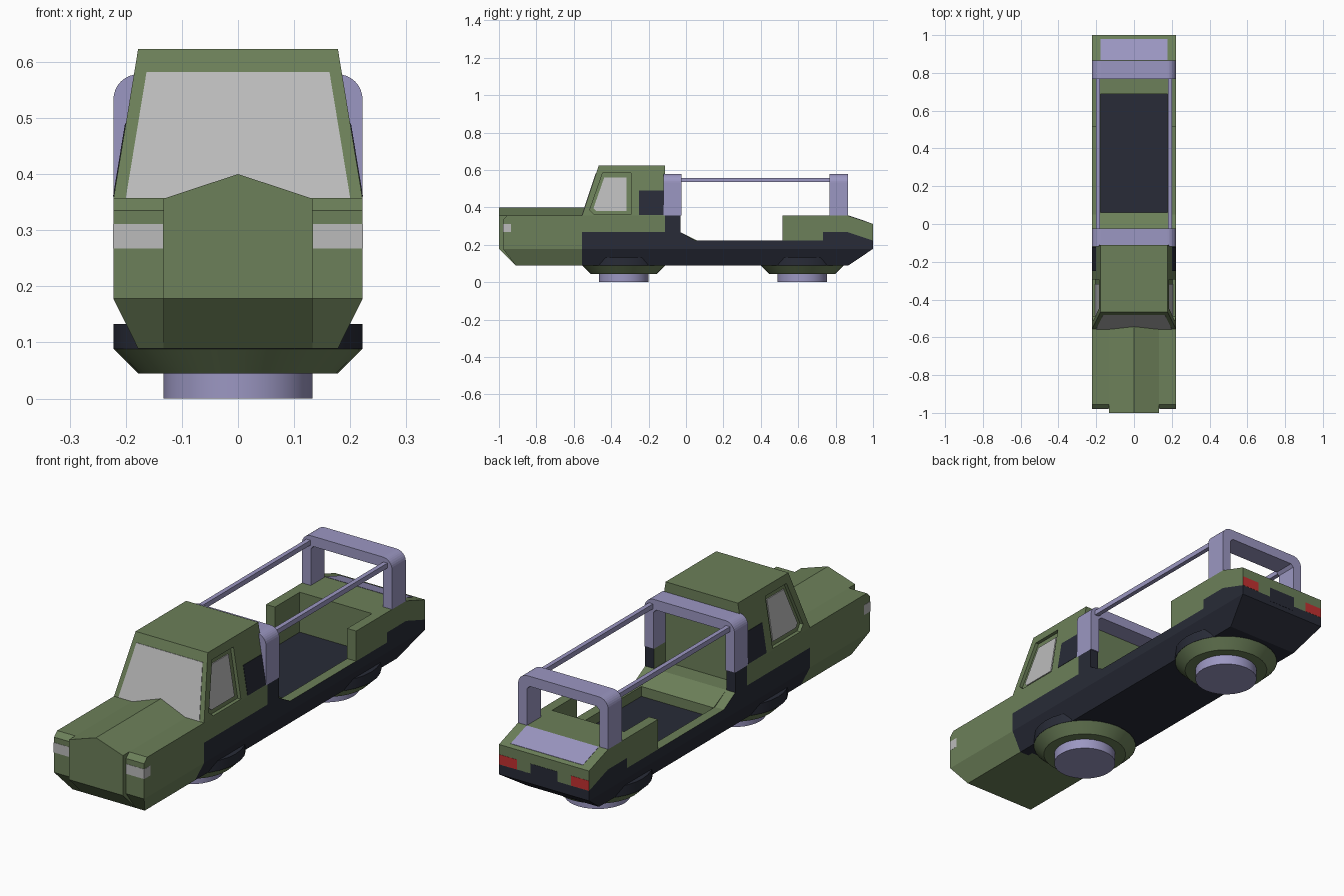
import bpy, bmesh, math

if "Cube" in bpy.data.objects:
    bpy.data.objects.remove(bpy.data.objects["Cube"])


def material(name, rgb):
    m = bpy.data.materials.new(name)
    m.diffuse_color = (*rgb, 1)
    m.use_nodes = True
    m.node_tree.nodes["Principled BSDF"].inputs["Base Color"].default_value = m.diffuse_color
    return m


GREEN = material("green_paint", (0.15, 0.215, 0.1))
DARK = material("dark_trim", (0.021, 0.024, 0.038))
LILAC = material("lilac_metal", (0.33, 0.31, 0.54))
RED = material("red_lamp", (0.55, 0.03, 0.03))
GLASS = material("pale_glass", (0.5, 0.5, 0.5))


def finish(name, bm, *mats):
    bmesh.ops.recalc_face_normals(bm, faces=bm.faces)
    me = bpy.data.meshes.new(name)
    bm.to_mesh(me)
    bm.free()
    for m in mats:
        me.materials.append(m)
    ob = bpy.data.objects.new(name, me)
    bpy.context.collection.objects.link(ob)
    return ob


def loft(name, a, b, *mats):
    """Closed solid between two matching outlines."""
    bm = bmesh.new()
    va, vb = [bm.verts.new(p) for p in a], [bm.verts.new(p) for p in b]
    bm.faces.new(va)
    bm.faces.new(vb[::-1])
    for i in range(len(a)):
        j = (i + 1) % len(a)
        bm.faces.new((va[i], va[j], vb[j], vb[i]))
    return finish(name, bm, *mats)


def prism_x(name, pts, x0, x1, *mats):
    return loft(name, [(x0, *p) for p in pts], [(x1, *p) for p in pts], *mats)


def prism_y(name, pts, y0, y1, *mats):
    return loft(name, [(x, y0, z) for x, z in pts], [(x, y1, z) for x, z in pts], *mats)


def box(name, x0, x1, y0, y1, z0, z1, *mats):
    return prism_x(name, [(y0, z0), (y1, z0), (y1, z1), (y0, z1)], x0, x1, *mats)


def hull(name, pts, *mats):
    bm = bmesh.new()
    for p in pts:
        bm.verts.new(p)
    bmesh.ops.convex_hull(bm, input=bm.verts[:])
    bmesh.ops.dissolve_limit(bm, angle_limit=0.01, verts=bm.verts[:], edges=bm.edges[:])
    return finish(name, bm, *mats)


W, B = 0.222, 0.178          # outer half width, inner / underside half width

# chassis tub, its top face is the load bed floor
hull("chassis", [(s * W, y, 0.178) for s in (-1, 1) for y in (-0.556, 1)]
     + [(s * B, y, 0.089) for s in (-1, 1) for y in (-0.556, 0.867)], DARK)

# bonnet centre with ridge
hull("bonnet_centre", [(x, y, z) for y in (-1, -0.53) for x, z in
     ((-0.133, 0.178), (0.133, 0.178), (0.133, 0.356), (0, 0.4), (-0.133, 0.356))]
     + [(s * 0.133, y, 0.089) for s in (-1, 1) for y in (-0.911, -0.53)], GREEN)

# cab shell
cab = hull("cab", [(s * W, y, z) for s in (-1, 1) for y in (-0.556, -0.111) for z in (0.267, 0.356)]
           + [(s * B, y, 0.623) for s in (-1, 1) for y in (-0.467, -0.111)], GREEN)
box("cab_floor", -B, B, -0.556, -0.111, 0.17, 0.27, GREEN)


def cab_x(z):
    return W - (z - 0.356) * (W - B) / 0.267


def cab_panel(name, s, pts, lo, hi, *mats):
    """Plate following the sloped cab side."""
    return loft(name, [(s * (cab_x(z) + lo), y, z) for y, z in pts],
                [(s * (cab_x(z) + hi), y, z) for y, z in pts], *mats)


# windscreen
def screen(off):
    return [(x, -0.556 + (z - 0.356) / 3 + off, z) for x, z in
            ((-0.2, 0.357), (0.2, 0.357), (0.163, 0.582), (-0.163, 0.582))]


loft("windscreen", screen(-0.002), screen(0.004), GLASS)

window = [(-0.515, 0.385), (-0.49, 0.362), (-0.295, 0.362), (-0.295, 0.585), (-0.445, 0.585)]
pane = [(-0.495, 0.395), (-0.48, 0.38), (-0.318, 0.38), (-0.318, 0.56), (-0.437, 0.56)]
quarter = [(-0.25, 0.36), (-0.121, 0.36), (-0.121, 0.49), (-0.25, 0.49)]
side_rail = [(-0.556, 0.178), (1, 0.178), (1, 0.222), (0.867, 0.267), (0.733, 0.267),
             (0.733, 0.222), (0.05, 0.222), (-0.03, 0.267), (-0.03, 0.356),
             (-0.111, 0.356), (-0.111, 0.267), (-0.556, 0.267)]
wing = [(-0.978, 0.178), (-0.978, 0.335), (-0.956, 0.356), (-0.556, 0.356), (-0.556, 0.178)]

for s, side in ((-1, "left"), (1, "right")):
    # front wing and wraparound headlight
    hull(side + "_front_wing", [(s * x, y, z) for x in (0.133, W) for y, z in wing]
         + [(s * x, y, 0.089) for x in (0.133, B) for y in (-0.911, -0.556)], GREEN)
    box(side + "_headlight", s * 0.134, s * (W + 0.001), -0.979, -0.935, 0.267, 0.311, GLASS)

    # recessed side window and dark quarter panel
    cutter = cab_panel(side + "_window_cutter", s, window, -0.016, 0.05)
    cutter.hide_render = True
    cutter.hide_set(True)
    mod = cab.modifiers.new(side + "_window", 'BOOLEAN')
    mod.operation, mod.object, mod.solver = 'DIFFERENCE', cutter, 'EXACT'
    cab_panel(side + "_window_glass", s, pane, -0.02, -0.012, GLASS)
    cab_panel(side + "_quarter_panel", s, quarter, -0.01, 0.0015, DARK)

    # lower side: dark outside, green on top and inside
    rail = prism_x(side + "_lower_side", side_rail, s * B, s * W, GREEN, DARK)
    for f in rail.data.polygons:
        if f.normal.x * s > 0.9 or f.normal.y > 0.9 or f.normal.y < -0.9:
            f.material_index = 1

    # bed side wall, tail lamp and overhead rail
    box(side + "_bed_wall", s * B, s * W, 0.515, 0.733, 0.222, 0.356, GREEN)
    box(side + "_tail_lamp", s * 0.133, s * 0.2215, 0.99, 1.001, 0.223, 0.267, RED)
    box(side + "_overhead_rail", s * 0.18, s * 0.2, -0.03, 0.77, 0.535, 0.557, LILAC)

# step behind the cab
prism_x("bed_step", [(-0.111, 0.17), (0.06, 0.17), (0.06, 0.222), (-0.03, 0.267),
                     (-0.111, 0.267)], -B, B, GREEN)

# tail deck
prism_x("tail_core", [(0.689, 0.17), (0.689, 0.356), (0.734, 0.356), (0.734, 0.17)], -B, B, GREEN)
prism_x("tail_deck", [(0.733, 0.267), (0.733, 0.356), (0.867, 0.356), (1, 0.311),
                      (1, 0.222), (0.867, 0.267)], -W, W, GREEN)
box("rear_bumper", -B, B, 0.95, 1, 0.178, 0.223, DARK)
box("rear_plate", -0.067, 0.067, 0.99, 1.001, 0.2, 0.267, DARK)
prism_x("tail_panel", [(0.868, 0.35), (0.868, 0.357), (0.98, 0.3193), (0.98, 0.31)], -B, B, LILAC)

# roll bars
arc = [(0.177 + 0.045 * math.cos(a), 0.533 + 0.045 * math.sin(a))
       for a in (math.pi / 2 * i / 8 for i in range(9))]
half = [(W, 0.356)] + arc
inner = [(B, 0.356), (B, 0.52), (0.165, 0.533)]
arch = half + [(-x, z) for x, z in half[::-1]] + [(-x, z) for x, z in inner] + inner[::-1]
for name, y0, y1 in (("front", -0.12, -0.025), ("rear", 0.767, 0.865)):
    prism_y(name + "_roll_bar", arch, y0, y1, LILAC)


# hover pads
def disc(name, y, r0, r1, z0, z1, mat):
    bpy.ops.mesh.primitive_cone_add(vertices=32, radius1=r0, radius2=r1, depth=z1 - z0,
                                    location=(0, y, (z0 + z1) / 2))
    ob = bpy.context.object
    ob.name = name
    ob.data.materials.append(mat)
    bpy.ops.object.shade_smooth_by_angle(angle=math.radians(30))


for name, y in (("front", -0.333), ("rear", 0.622)):
    disc(name + "_pad_mount", y, W, W, 0.088, 0.133, DARK)
    disc(name + "_pad_skirt", y, B, W, 0.045, 0.089, GREEN)
    disc(name + "_pad_foot", y, 0.133, 0.133, 0, 0.046, LILAC)
